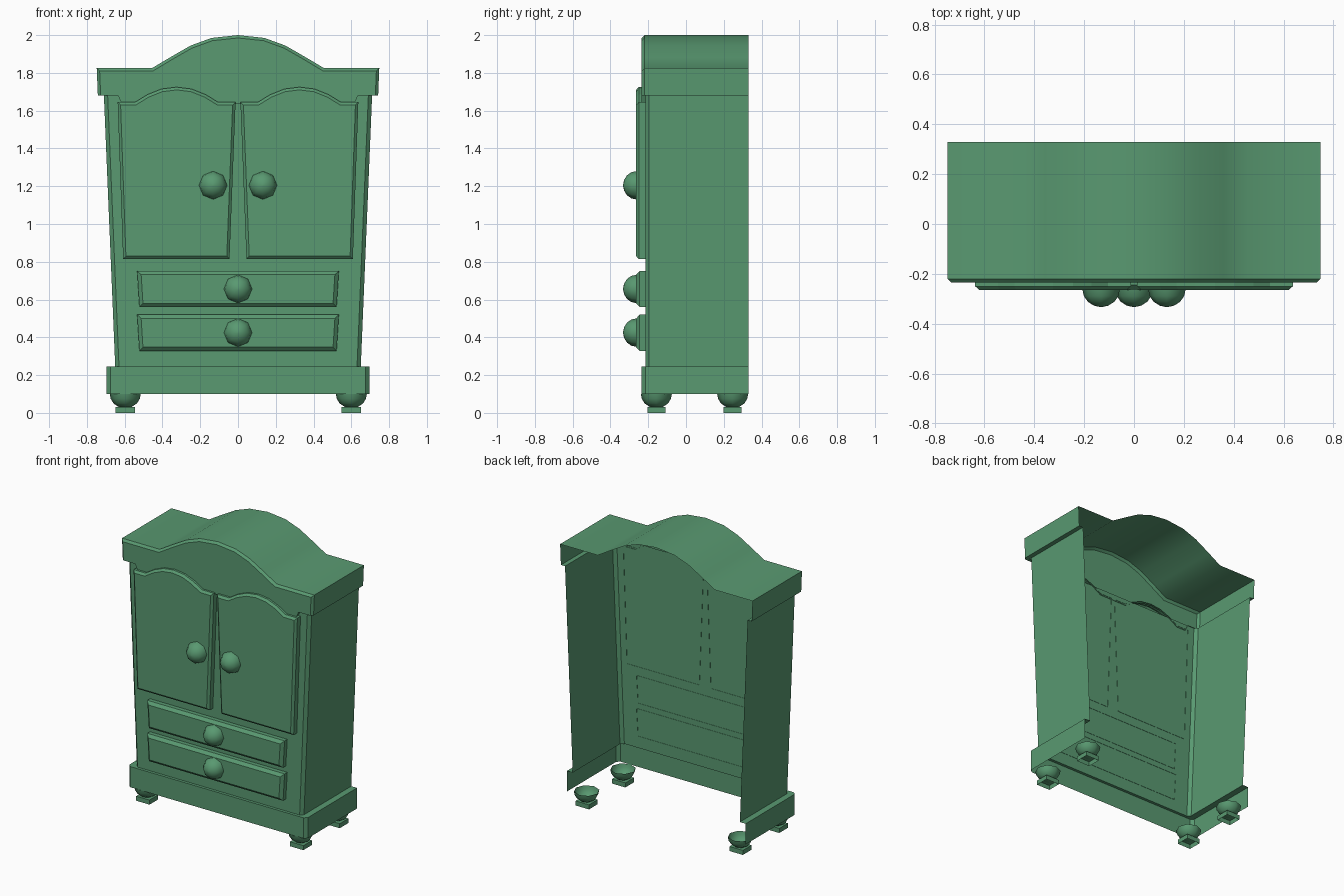
import bpy, bmesh, math
from mathutils import Vector

if "Cube" in bpy.data.objects:
    bpy.data.objects.remove(bpy.data.objects["Cube"])

BACK = 0.33
GREEN = bpy.data.materials.new("green_paint")
GREEN.diffuse_color = (0.10, 0.32, 0.165, 1)
GREEN.use_nodes = True
GREEN.node_tree.nodes["Principled BSDF"].inputs["Base Color"].default_value = GREEN.diffuse_color


def finish(name, bm, smooth=None):
    bmesh.ops.remove_doubles(bm, verts=bm.verts[:], dist=1e-5)
    bmesh.ops.recalc_face_normals(bm, faces=bm.faces[:])
    me = bpy.data.meshes.new(name)
    bm.to_mesh(me)
    bm.free()
    me.materials.append(GREEN)
    ob = bpy.data.objects.new(name, me)
    bpy.context.collection.objects.link(ob)
    if smooth:
        bpy.ops.object.select_all(action='DESELECT')
        bpy.context.view_layer.objects.active = ob
        ob.select_set(True)
        bpy.ops.object.shade_smooth_by_angle(angle=math.radians(smooth))
    return ob


def loft(name, rings, closed=False, cap=False, smooth=None):
    """Skin a list of equal-length point rings; cap closes the last one."""
    bm = bmesh.new()
    vs = [[bm.verts.new(p) for p in r] for r in rings]
    n = len(rings[0])
    for a, b in zip(vs, vs[1:]):
        for i in range(n if closed else n - 1):
            j = (i + 1) % n
            bm.faces.new((a[i], a[j], b[j], b[i]))
    if cap:
        bm.faces.new(vs[-1])
    return finish(name, bm, smooth)


def inset(pts, d):
    """Offset a clockwise (x, z) outline inward by d."""
    out, n = [], len(pts)
    for i in range(n):
        p, q, r = (Vector(pts[k % n]) for k in (i - 1, i, i + 1))
        e1, e2 = (q - p).normalized(), (r - q).normalized()
        n1, n2 = Vector((e1.y, -e1.x)), Vector((e2.y, -e2.x))
        m = n1 + n2
        out.append(tuple(q + m * (2 * d / m.length_squared)))
    return out


def panel(name, outline, back, mid, front, d):
    """Open-backed raised panel with a chamfered rim."""
    def at(pts, y):
        return [(x, y, z) for x, z in pts]
    return loft(name, [at(outline, back), at(outline, mid),
                       at(inset(outline, d), front)], True, True)


def plan(w, f, z, c=0.02):
    """Three-sided plan (open at the back) with chamfered front corners."""
    right = [(w - c, f, z), (w, f + c, z), (w, BACK, z)]
    return [(-x, y, z) for x, y, z in reversed(right)] + right


def mirror_profile(half):
    """Left-to-right outline from right-half points (centre outwards)."""
    return [(-x, z) for x, z in reversed(half)] + [p for p in half if p[0] > 0]


# Base plinth and tapered carcass, both open at the back
loft("base", [plan(0.695, -0.235, 0.10), plan(0.695, -0.235, 0.245),
              plan(0.65, -0.215, 0.245)])
loft("carcass", [plan(0.65, -0.215, 0.245), plan(0.71, -0.215, 1.68)])

# Arched cornice: upper edges run to the back, lower edge hides behind the doors
ARCH = [(0.105, 1.645), (0.17, 1.685), (0.245, 1.715), (0.325, 1.725),
        (0.405, 1.715), (0.48, 1.685), (0.545, 1.645)]
upper = mirror_profile([(0, 2.0), (0.14, 1.985), (0.25, 1.945), (0.36, 1.882),
                        (0.455, 1.825), (0.748, 1.825), (0.742, 1.68)])
lower = mirror_profile([(x, z - 0.01) for x, z in ARCH]
                       + [(0.615, 1.635), (0.635, 1.68)])[::-1]
outline = upper + lower
n, m = len(outline), len(upper)
inner = inset(upper + lower, 0.015)[:m] + lower
inner[0], inner[m - 1] = (-0.727, 1.68), (0.727, 1.68)
bm = bmesh.new()


def face(*pts):
    bm.faces.new([bm.verts.new(p) for p in pts])


for i in range(n):
    j = (i + 1) % n
    (ax, az), (bx, bz) = outline[i], outline[j]
    (cx, cz), (dx, dz) = inner[i], inner[j]
    if i < m - 1:
        face((ax, BACK, az), (bx, BACK, bz), (bx, -0.22, bz), (ax, -0.22, az))
        face((ax, -0.22, az), (bx, -0.22, bz), (dx, -0.235, dz), (cx, -0.235, cz))
    else:
        face((ax, -0.212, az), (bx, -0.212, bz), (dx, -0.235, dz), (cx, -0.235, cz))
face(*[(x, -0.235, z) for x, z in inner])
for s in (-1, 1):
    face((s * 0.71, BACK, 1.68), (s * 0.742, BACK, 1.68),
         (s * 0.742, -0.212, 1.68), (s * 0.71, -0.212, 1.68))
finish("cornice", bm, 35)

# Arched doors
door = [(0.045, 0.815), (0.013, 1.645)] + ARCH + [(0.637, 1.645), (0.608, 0.815)]
panel("door_right", door, -0.213, -0.25, -0.264, 0.015)
panel("door_left", [(-x, z) for x, z in reversed(door)],
      -0.213, -0.25, -0.264, 0.015)

# Drawer fronts
for name, z0, z1 in (("drawer_upper", 0.56, 0.752), ("drawer_lower", 0.328, 0.52)):
    panel(name, [(-0.522, z0), (-0.534, z1), (0.534, z1), (0.522, z0)],
          -0.213, -0.245, -0.264, 0.02)


def circle(r, sides=8):
    return [(r * math.cos(2 * math.pi * k / sides),
             r * math.sin(2 * math.pi * k / sides)) for k in range(sides)]


# Half-round knobs
for name, x, z in (("door_knob_left", -0.132, 1.205), ("door_knob_right", 0.132, 1.205),
                   ("drawer_knob_upper", 0, 0.656), ("drawer_knob_lower", 0, 0.425)):
    rings = []
    for a in (0, 22.5, 45, 67.5, 86):
        t = math.radians(a)
        rings.append([(x + u, -0.262 - 0.071 * math.sin(t), z + v)
                      for u, v in circle(0.075 * math.cos(t))])
    loft(name, rings, True, True, 60)

# Bun feet: hollow bowls on small square pads
for side, x in (("left", -0.597), ("right", 0.6)):
    for end, y in (("front", -0.157), ("back", 0.247)):
        bowl = [(0.082, 0.10), (0.077, 0.075), (0.062, 0.05), (0.035, 0.032)]
        loft(f"{end}_foot_{side}",
             [[(x + u, y + v, z) for u, v in circle(r)] for r, z in bowl],
             True, True, 60)
        loft(f"{end}_foot_pad_{side}",
             [[(x + u * 0.052, y + v * 0.048, z)
               for u, v in ((-1, -1), (1, -1), (1, 1), (-1, 1))]
              for z in (0, 0.032)], True, True)
